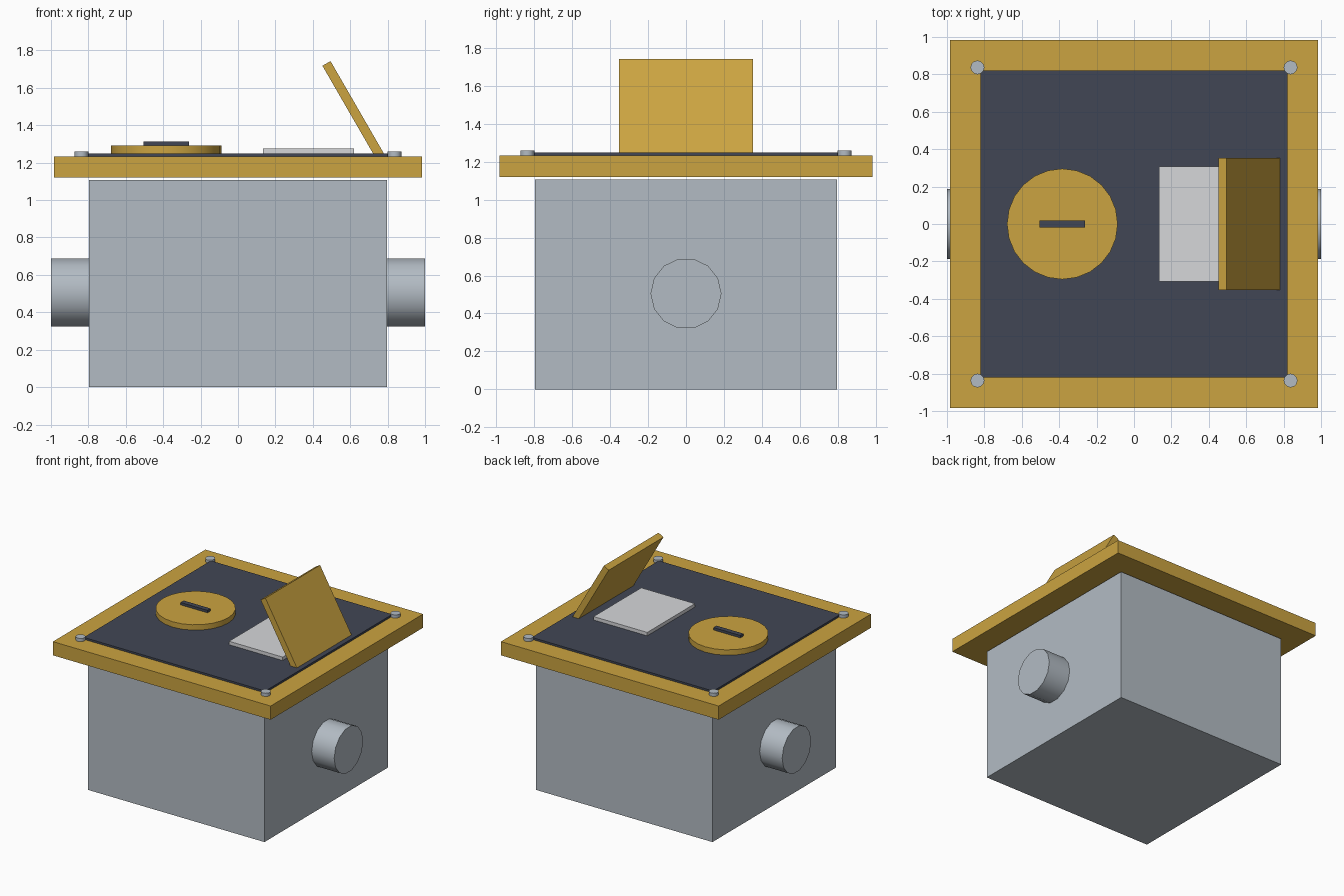
import bpy
import math
from mathutils import Vector

default = bpy.data.objects.get("Cube")
if default:
    bpy.data.objects.remove(default, do_unlink=True)


def material(name, rgb):
    mat = bpy.data.materials.new(name)
    mat.use_nodes = True
    mat.diffuse_color = (*rgb, 1)
    mat.node_tree.nodes["Principled BSDF"].inputs["Base Color"].default_value = (*rgb, 1)
    return mat


steel = material("steel grey", (0.45, 0.50, 0.55))
brass = material("brass", (0.60, 0.37, 0.052))
dark = material("dark slate", (0.053, 0.062, 0.09))
pale = material("pale grey", (0.67, 0.68, 0.70))


def finish(name, mat):
    obj = bpy.context.object
    obj.name = name
    obj.data.name = name
    obj.data.materials.append(mat)
    return obj


def box(name, mat, low, high):
    low, high = Vector(low), Vector(high)
    bpy.ops.mesh.primitive_cube_add(size=1, location=(low + high) / 2)
    bpy.context.object.scale = high - low
    bpy.ops.object.transform_apply(location=False, rotation=False, scale=True)
    return finish(name, mat)


def cylinder(name, mat, centre, radius, depth, sides, rotation=(0, 0, 0)):
    bpy.ops.mesh.primitive_cylinder_add(vertices=sides, radius=radius, depth=depth,
                                        location=centre, rotation=rotation)
    bpy.ops.object.shade_smooth_by_angle(angle=math.radians(35))
    return finish(name, mat)


# Tank body and the frame floating just above it
box("tank_body", steel, (-0.797, -0.797, 0), (0.797, 0.797, 1.107))
box("top_frame", brass, (-0.984, -0.984, 1.121), (0.984, 0.984, 1.233))
box("top_panel", dark, (-0.82, -0.82, 1.22), (0.82, 0.82, 1.249))

# Side pipes
for side, label in ((-1, "right"), (1, "left")):
    cylinder(label + "_pipe", steel, (side * 0.88, 0, 0.505), 0.187, 0.24, 14,
             (0, math.pi / 2, math.pi / 2 - side * math.pi / 2))
    # Corner bolts
    for end, place in ((-1, "front"), (1, "back")):
        cylinder(f"{place}_{label}_bolt", steel, (side * 0.837, end * 0.837, 1.243),
                 0.037, 0.032, 12)

# Round cap with its grip
cylinder("round_cap", brass, (-0.383, 0, 1.269), 0.296, 0.048, 24)
box("cap_grip", dark, (-0.505, -0.02, 1.29), (-0.262, 0.02, 1.313))

# Pale hatch plate and the open lid hinged behind it
box("hatch_plate", pale, (0.135, -0.308, 1.245), (0.62, 0.308, 1.277))
lid = box("open_lid", brass, (-0.025, -0.353, -0.288), (0.025, 0.353, 0.288))
lid.location = (0.617, 0, 1.481)
lid.rotation_euler.y = math.radians(-30)
